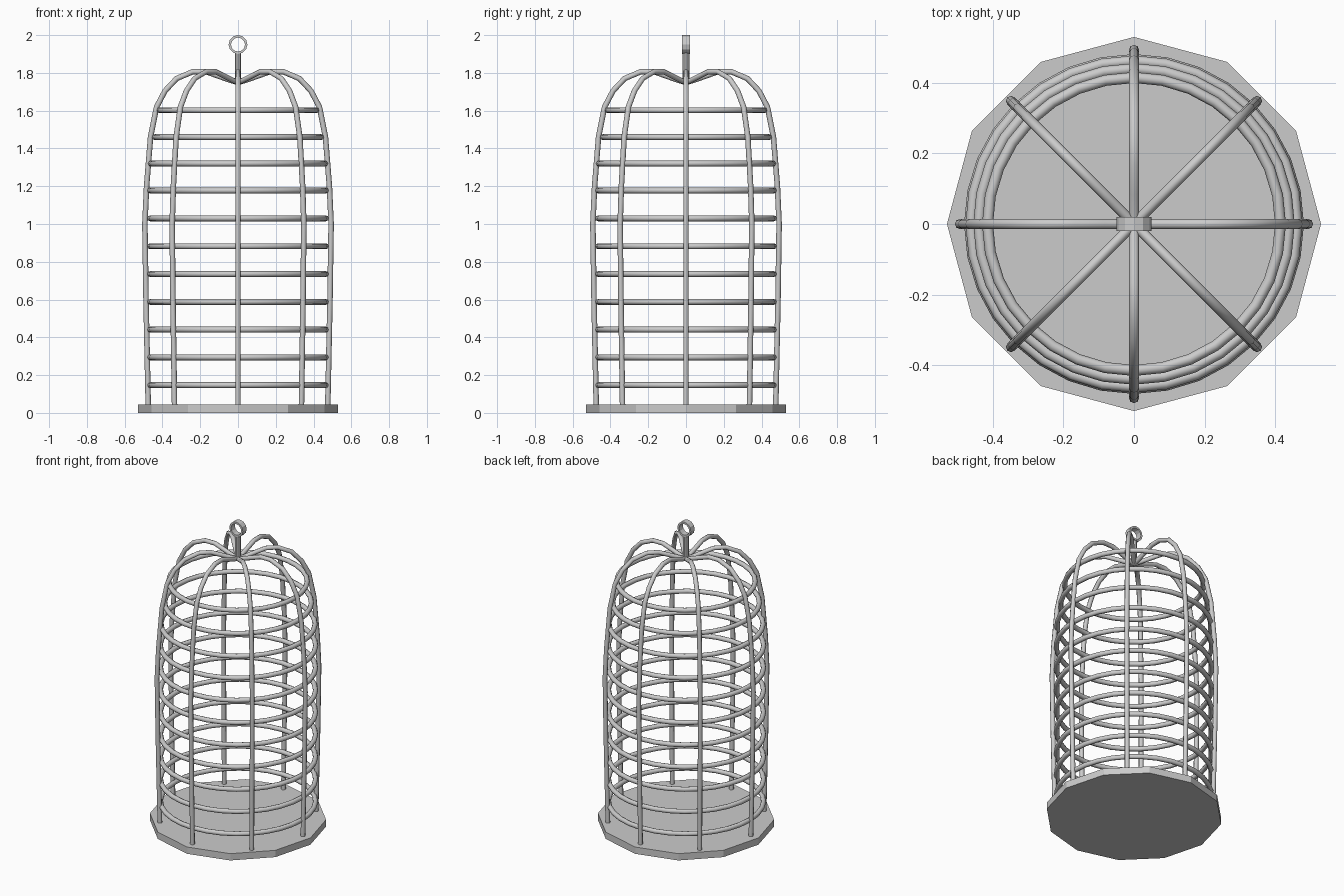
import bpy, math
from mathutils import Matrix

if "Cube" in bpy.data.objects:
    bpy.data.objects.remove(bpy.data.objects["Cube"])


def tube(name, pts, radius, cyclic=False):
    """Round wire following a list of points."""
    cu = bpy.data.curves.new(name, 'CURVE')
    cu.dimensions = '3D'
    cu.bevel_depth = radius
    cu.bevel_resolution = 2
    cu.use_fill_caps = True
    sp = cu.splines.new('POLY')
    sp.points.add(len(pts) - 1)
    for p, co in zip(sp.points, pts):
        p.co = (*co, 1)
    sp.use_cyclic_u = cyclic
    sp.use_smooth = True
    ob = bpy.data.objects.new(name, cu)
    bpy.context.collection.objects.link(ob)
    return ob


# Twelve-sided floor plate
bpy.ops.mesh.primitive_cylinder_add(vertices=12, radius=0.53, depth=0.045,
                                    location=(0, 0, 0.0225))
base = bpy.context.object
base.name = "base_plate"
base.data.transform(Matrix.Rotation(math.radians(30), 4, 'Z'))

# Eight upright bars, curling over into the crown
profile = [(0.475, 0.03), (0.487, 0.6), (0.493, 1.0), (0.484, 1.2), (0.463, 1.46),
           (0.431, 1.62), (0.386, 1.705), (0.325, 1.77), (0.24, 1.806),
           (0.168, 1.806), (0.088, 1.778), (0.04, 1.761), (0.0, 1.75)]
for i in range(8):
    a = i * math.pi / 4
    tube(f"upright_bar_{i + 1}",
         [(r * math.cos(a), r * math.sin(a), z) for r, z in profile], 0.0145)

# Stacked hoops inside the bars, narrowing at the top
radii = [0.465] * 7 + [0.466, 0.462, 0.44, 0.415]
heights = [0.147, 0.294, 0.441, 0.588, 0.735, 0.882, 1.03, 1.177, 1.32, 1.46, 1.602]
for i, (r, z) in enumerate(zip(radii, heights)):
    tube(f"hoop_{i + 1}",
         [(r * math.cos(t * math.pi / 16), r * math.sin(t * math.pi / 16), z)
          for t in range(32)], 0.0155, True)

# Hanger post
bpy.ops.mesh.primitive_cylinder_add(vertices=10, radius=0.018, depth=0.165,
                                    location=(0, 0, 1.8275))
bpy.context.object.name = "hanger_post"
bpy.ops.object.shade_smooth_by_angle()

# Hanger eye: a flat band ring facing the front
n, outer, inner, half = 12, 0.05, 0.037, 0.02
section = [(outer, -half), (outer, half), (inner, half), (inner, -half)]
verts = [(r * math.cos(2 * math.pi * i / n), y, 1.95 + r * math.sin(2 * math.pi * i / n))
         for i in range(n) for r, y in section]
faces = [(i * 4 + j, i * 4 + (j + 1) % 4,
          (i + 1) % n * 4 + (j + 1) % 4, (i + 1) % n * 4 + j)
         for i in range(n) for j in range(4)]
me = bpy.data.meshes.new("hanger_eye")
me.from_pydata(verts, [], faces)
eye = bpy.data.objects.new("hanger_eye", me)
bpy.context.collection.objects.link(eye)
